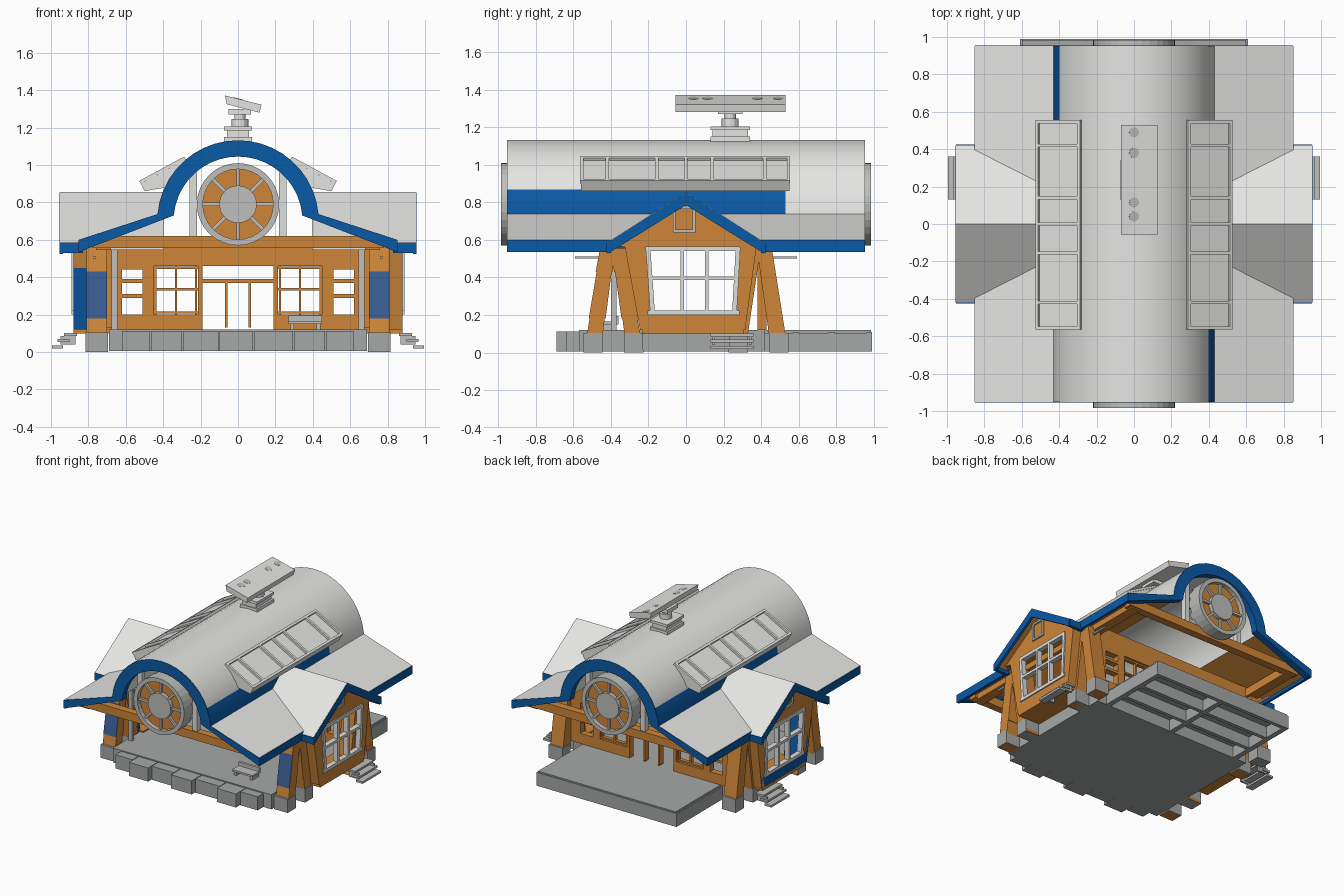
import bpy, bmesh, math
from math import sin, cos, pi, radians

if "Cube" in bpy.data.objects:
    bpy.data.objects.remove(bpy.data.objects["Cube"])

def mat(name, r, g, b):
    m = bpy.data.materials.new(name)
    m.diffuse_color = (r, g, b, 1)
    m.use_nodes = True
    m.node_tree.nodes["Principled BSDF"].inputs["Base Color"].default_value = m.diffuse_color
    return m

ROOF = mat("roof light grey", .78, .78, .765)
BLUE = mat("trim blue", .003, .10, .38)
DULL = mat("faded blue", .04, .11, .30)
WOOD = mat("orange wood", .62, .24, .04)
DECK = mat("deck grey", .38, .39, .39)
METAL = mat("metal grey", .52, .52, .51)
FRAME = mat("window frame white", .74, .74, .72)

def finish(name, bm, mats):
    bmesh.ops.recalc_face_normals(bm, faces=bm.faces)
    me = bpy.data.meshes.new(name)
    bm.to_mesh(me)
    bm.free()
    for m in mats:
        me.materials.append(m)
    ob = bpy.data.objects.new(name, me)
    bpy.context.collection.objects.link(ob)
    return ob

def build(name, shapes, *mats, rule=None):
    """Each shape (axis, 2D points, start, end) is a polygon extruded along the axis."""
    bm = bmesh.new()
    at = {'x': lambda u, v, w: (w, u, v), 'y': lambda u, v, w: (u, w, v), 'z': lambda u, v, w: (u, v, w)}
    for axis, pts, a, b in shapes:
        lo, hi = ([bm.verts.new(at[axis](u, v, w)) for u, v in pts] for w in (a, b))
        bm.faces.new(lo)
        bm.faces.new(hi[::-1])
        for i in range(len(pts)):
            j = (i + 1) % len(pts)
            bm.faces.new((lo[i], lo[j], hi[j], hi[i]))
    if rule:
        bmesh.ops.recalc_face_normals(bm, faces=bm.faces)
        for f in bm.faces:
            f.material_index = rule(f.calc_center_median(), f.normal)
    return finish(name, bm, mats)

def R(u0, u1, v0, v1):
    return [(u0, v0), (u1, v0), (u1, v1), (u0, v1)]

def box(x0, x1, y0, y1, z0, z1):
    return ('z', R(x0, x1, y0, y1), z0, z1)

def circle(r, cx, cz, n=32):
    return [(cx + r * cos(2 * pi * i / n), cz + r * sin(2 * pi * i / n)) for i in range(n)]

def flip(pts, s):
    return [(u * s, v) for u, v in pts]

def band(name, outer, inner, ys, mats, rule):
    """Thick shell between two matching profiles, swept along y."""
    bm = bmesh.new()
    n = len(outer)
    rings = [[bm.verts.new((x, y, z)) for x, z in outer + inner[::-1]] for y in ys]
    for ra, rb in zip(rings, rings[1:]):
        for i in range(2 * n):
            j = (i + 1) % (2 * n)
            f = bm.faces.new((ra[i], ra[j], rb[j], rb[i]))
            f.material_index = rule(f.calc_center_median(), i < n - 1)
    for r in (rings[0], rings[-1]):
        for i in range(n - 1):
            bm.faces.new((r[i], r[i + 1], r[2 * n - 2 - i], r[2 * n - 1 - i])).material_index = 1
    return finish(name, bm, mats)

# Main roof: barrel vault with sloping wings
ANG = [5, 14] + [23 + 134 * i / 16 for i in range(17)] + [166, 175]
def profile(r, ex, ez):
    return [(ex, ez)] + [(r * cos(radians(a)), .70 + r * sin(radians(a))) for a in ANG] + [(-ex, ez)]

def roof_rule(c, outer):
    if abs(c.x) > .84:
        return 1
    if outer:
        return 1 if .74 < c.z < .865 and abs(c.x) > .38 and c.y * (1 if c.x > 0 else -1) < .5 else 0
    return 2 if abs(c.x) > .4 and c.z < .7 else 0

roof = band("main_roof", profile(.432, .852, .60), profile(.385, .852, .555),
            [-.952, -.53, .53, .952], [ROOF, BLUE, WOOD], roof_rule)
for p in roof.data.polygons:
    p.use_smooth = True
bpy.context.view_layer.objects.active = roof
roof.select_set(True)
bpy.ops.object.shade_smooth_by_angle(angle=radians(25))
for s in (-1, 1):
    band("roof_end_trim", profile(.429, .850, .597), profile(.345, .850, .535),
         sorted((s * .954, s * .90)), [BLUE, BLUE], lambda c, o: 0)

# Solid beams under the roof
build("roof_beams", [box(-.78, .78, s * .89, s * .83, .555, .62) for s in (-1, 1)]
      + [box(s * .68, s * .76, -.88, .88, .545, .61) for s in (-1, 1)], WOOD)
build("arch_posts", [box(s * .22, s * .26, t * .88, t * .84, .62, .96) for s in (-1, 1) for t in (-1, 1)], FRAME)

for s in (-1, 1):
    side = "right" if s > 0 else "left"
    # Cross gable over each bay
    build(side + "_gable_roof", [('x', [(-.42, .585), (0, .855), (.42, .585), (.42, .545), (0, .815), (-.42, .545)],
          s * .395, s * .952)], ROOF, WOOD, rule=lambda c, n: 1 if n.z < -.3 else 0)
    build(side + "_gable_trim", [('x', [(t * .419, .583), (0, .852), (0, .785), (t * .419, .525)], s * .935, s * .955) for t in (-1, 1)]
          + [('x', R(t * .40, t * .424, .53, .584), s * .83, s * .953) for t in (-1, 1)]
          + [box(s * .835, s * .854, t * .40, t * .952, .535, .597) for t in (-1, 1)], BLUE)

    # Bay walls with leaning sides
    def bay_rule(c, n, s=s):
        return 1 if s < 0 and (c.z < .2 or c.y < -.15) and c.z < .45 else 0
    build(side + "_bay_front_wall", [('x', p, s * .84, s * .88) for p in (
        [(-.24, .12), (.31, .12), (.32, .20), (-.25, .20)],
        [(-.25, .20), (-.19, .20), (-.205, .46), (-.30, .46)],
        [(-.30, .46), (-.205, .46), (-.21, .56), (-.32, .56)],
        [(.26, .20), (.32, .20), (.37, .56), (.28, .56)],
        [(-.32, .56), (.37, .56), (.40, .575), (0, .83), (-.40, .575)])],
        WOOD, BLUE, rule=lambda c, n, s=s: 1 if s < 0 and c.z < .45 and (c.z < .21 or c.y < -.15) and (n.y < -.5 or c.z < .2) else 0)
    build(side + "_bay_side_walls", [('x', [(-.245, .12), (-.215, .12), (-.27, .45), (-.305, .45)], s * .70, s * .88),
          ('x', [(-.305, .45), (-.27, .45), (-.29, .56), (-.325, .56)], s * .70, s * .88),
          ('x', [(.28, .12), (.315, .12), (.375, .56), (.34, .56)], s * .70, s * .88)], WOOD, BLUE, rule=bay_rule)
    build(side + "_bay_floor", [box(s * .66, s * .88, -.235, .305, .10, .13)], WOOD)
    X = (s * .85, s * .89)
    build(side + "_bay_window", [('x', R(*r), *X) for r in (
        (-.205, .285, .20, .225), (-.215, .285, .54, .565), (-.2, .28, .385, .405),
        (-.03, -.01, .2, .56), (.10, .12, .2, .56))]
        + [('x', [(-.19, .2), (-.165, .2), (-.19, .56), (-.215, .56)], *X),
           ('x', [(.245, .2), (.27, .2), (.29, .56), (.265, .56)], *X)], FRAME)
    G = (s * .87, s * .892)
    build(side + "_attic_window", [('x', R(*r), *G) for r in (
        (-.07, .05, .64, .655), (-.07, .05, .765, .78), (-.07, -.055, .64, .78), (.035, .05, .64, .78))], METAL)

    # Splayed legs in A pairs with grey feet
    for t in (-1, 1):
        shapes = []
        for y0, y1 in ((.50, .415), (.27, .36)):
            yy = lambda z: y0 + (y1 - y0) * z / .57
            for a, b in ((0, .18), (.18, .43), (.43, .57)) if t < 0 else ((0, .57),):
                shapes.append(('x', [(t * (yy(a) - .045), a), (t * (yy(a) + .045), a), (t * (yy(b) + .04), b),
                                     (t * (yy(b) - .04), b)], s * .70, s * .81))
        build(side + ("_front" if t < 0 else "_back") + "_legs", shapes, WOOD, DULL,
              rule=lambda c, n, t=t: 1 if t < 0 and n.y < -.5 and .2 < c.z < .4 and c.y < -.4 else 0)
        build(side + "_feet", [box(s * .695, s * .815, t * (y - .05), t * (y + .05), 0, .105) for y in (.495, .28)], DECK)
    build(side + "_wall_pipe", [box(s * .645, s * .675, -.40, -.37, .1, .56)], METAL)
    build(side + "_roof_bracket", [box(s * .76, s * .775, t * .43, t * .59, .50, .512) for t in (-1, 1)], METAL)

    # Side steps
    build(side + "_steps", [box(s * a, s * b, .13, .36, z, z + .016) for a, b, z in (
        (.86, .93, .085), (.90, .965, .053), (.935, .995, .02))]
        + [box(s * .87, s * .95, y, y + .015, .04, .085) for y in (.14, .335)], METAL)

    # Row of skylights leaning out from the vault
    build(side + "_skylight_box", [('y', flip([(.28, 1.03), (.52, .90), (.50, .86), (.385, .88), (.28, .99)], s), -.56, .55)], ROOF)
    rail = lambda d0, d1: flip([(.28 + .879 * d0, 1.03 - .476 * d0), (.28 + .879 * d1, 1.03 - .476 * d1),
                                (.288 + .879 * d1, 1.045 - .476 * d1), (.288 + .879 * d0, 1.045 - .476 * d0)], s)
    build(side + "_skylight_rails", [('y', rail(0, .018), -.565, .555), ('y', rail(.255, .273), -.565, .555)]
          + [('y', rail(0, .273), y - .009, y + .009) for y in (-.556, -.42, -.155, 0, .14, .42, .546)], ROOF)

    # Round spoked wheel in the arch (front for -1, back for 1)
    end = "back" if s > 0 else "front"
    build(end + "_wheel_panel", [('y', circle(.20, 0, .79), s * .88, s * .95)], WOOD)
    build(end + "_wheel_hub", [('y', circle(.10, 0, .79), s * .88, s * .98)], METAL)
    ring = []
    for i in range(32):
        a, b = 2 * pi * i / 32, 2 * pi * (i + 1) / 32
        ring.append(('y', [(r * cos(q), .79 + r * sin(q)) for r, q in ((.188, a), (.22, a), (.22, b), (.188, b))],
                     s * (.86 if i % 2 else .88), s * .985))
    build(end + "_wheel_rim", ring, METAL)
    build(end + "_wheel_spokes", [('y', [(r * cos(q) - w * sin(q), .79 + r * sin(q) + w * cos(q))
          for r, w in ((.09, -.009), (.195, -.009), (.195, .009), (.09, .009))], s * .94, s * .968)
          for q in (i * pi / 4 for i in range(8))], METAL)

# Back wall with window openings
W = lambda a, b, c, d: box(a, b, .38, .43, c, d)
wall = [W(-.70, .70, .46, .62), W(-.2, .2, .37, .39), W(-.07, -.055, .13, .37), W(.055, .07, .13, .37)]
glaz = []
for s in (-1, 1):
    wall += [W(s * a, s * b, .12, .46) for a, b in ((.19, .215), (.45, .51), (.62, .70))]
    wall += [W(s * .2, s * .68, .12, .20)] + [W(s * .5, s * .63, z, z + .02) for z in (.29, .37, .44)]
    glaz += [box(s * .215, s * .45, .39, .42, z, z + .012) for z in (.205, .33, .445)]
    glaz += [box(s * x, s * (x + .012), .39, .42, .2, .46) for x in (.218, .325, .436)]
build("back_wall", wall, WOOD)
build("back_wall_glazing_bars", glaz, WOOD)

# Front deck with stepped edge blocks
build("front_deck", [box(-.69, .69, -.57, .42, .005, .12)]
      + [box(a, b, -y, -.56, .005, .112) for a, b, y in (
          (-.62, -.47, .64), (-.465, -.30, .69), (-.295, -.105, .65), (-.10, .08, .69),
          (.085, .295, .65), (.30, .465, .69), (.47, .62, .64))], DECK)
# Back deck on a beam grid
build("back_deck", [box(-.60, .60, .42, .985, .095, .12)], DECK)
build("back_deck_beams", [box(-.61, .61, y, y + .03, .005, .11) for y in (.57, .76, .96)]
      + [box(x - .02, x + .02, .42, .98, .005, .105) for x in (-.59, 0, .59)], DECK)
# Small bench on the front deck
build("deck_bench", [box(.27, .45, -.46, -.36, .15, .165), box(.27, .45, -.38, -.36, .16, .195),
                     box(.28, .30, -.45, -.37, .11, .15), box(.42, .44, -.45, -.37, .11, .15)], METAL)

# Rooftop dish panel on a swivel base
build("dish_base", [box(-.075, .075, .13, .34, 1.10, 1.15), box(-.06, .06, .14, .33, 1.15, 1.185),
                    box(-.075, .075, .13, .34, 1.185, 1.205)], ROOF)
build("dish_neck", [('z', circle(.045, .01, .235, 12), 1.20, 1.245), ('z', circle(.03, .01, .235, 12), 1.24, 1.285),
                    box(-.05, .07, .17, .30, 1.27, 1.30)], ROOF)
build("dish_panel", [('y', [(-.07, 1.372), (.125, 1.322), (.115, 1.28), (-.06, 1.325)], -.055, .53)], ROOF)
for i, y in enumerate((.49, .38, .115, .04)):
    bpy.ops.mesh.primitive_cylinder_add(vertices=16, radius=.027, depth=.006, location=(0, y, 1.353),
                                        rotation=(0, math.atan(.256), 0))
    bpy.context.object.name = "dish_dot"
    bpy.context.object.data.materials.append(METAL)
